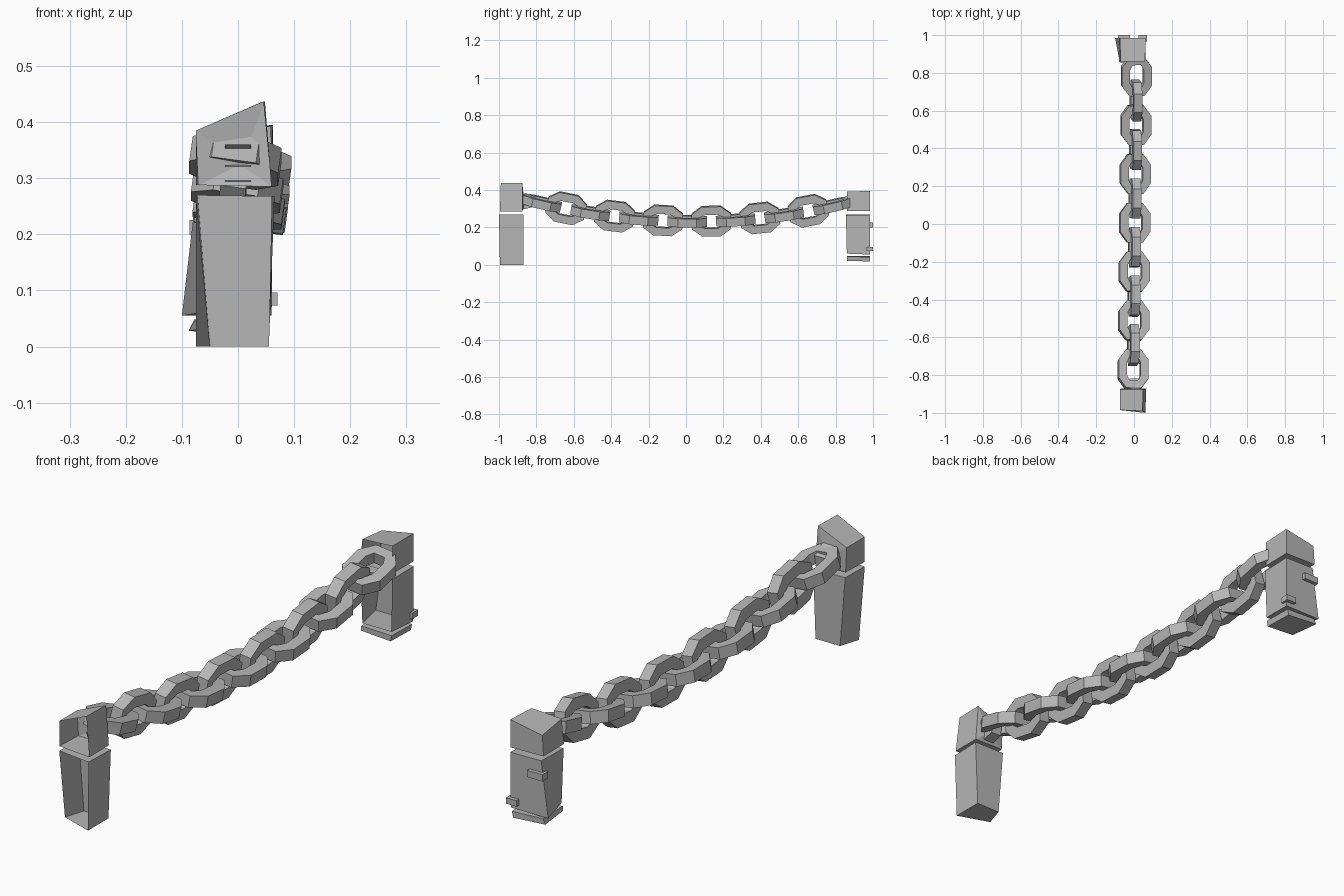
import bpy, bmesh, math
from mathutils import Matrix, Vector

cube = bpy.data.objects.get("Cube")
if cube:
    bpy.data.objects.remove(cube)

# One plain grey for everything
GREY = (0.47, 0.47, 0.47, 1)
stone = bpy.data.materials.new("plain grey")
stone.use_nodes = True
stone.diffuse_color = GREY
stone.node_tree.nodes["Principled BSDF"].inputs["Base Color"].default_value = GREY


def finish(name, bm):
    mesh = bpy.data.meshes.new(name)
    bm.to_mesh(mesh)
    bm.free()
    mesh.materials.append(stone)
    ob = bpy.data.objects.new(name, mesh)
    bpy.context.collection.objects.link(ob)
    return ob


def block(name, bottom, top, open_front=True, poke=0.0):
    """Skewed box; corners run front -x, front +x, back +x, back -x."""
    bm = bmesh.new()
    lo = [bm.verts.new(p) for p in bottom]
    hi = [bm.verts.new(p) for p in top]
    bm.faces.new(lo[::-1])
    bm.faces.new(hi)
    sides = []
    for i in range(1 if open_front else 0, 4):
        j = (i + 1) % 4
        sides.append(bm.faces.new((lo[i], lo[j], hi[j], hi[i])))
    if poke:
        # Slight bulge in the back wall
        res = bmesh.ops.poke(bm, faces=[sides[1]])
        res["verts"][0].co = Vector((0.005, bottom[2][1] + poke, 0.325))
    return finish(name, bm)


def link(name, centre, tilt, roll, upright, half=False):
    """Eight-sided chain link with a square bar, long axis along y."""
    bm = bmesh.new()
    outer = [(0.04, 0.105), (0.08, 0.05)]
    inner = [(0.022, 0.064), (0.037, 0.034)]

    def ring(pts):
        (ax, ay), (bx, by) = pts
        return [(ax, ay), (bx, by), (bx, -by), (ax, -ay),
                (-ax, -ay), (-bx, -by), (-bx, by), (-ax, ay)]
    h = 0.023
    loops = [[bm.verts.new((x, y, z)) for x, y in ring(pts)]
             for pts, z in ((outer, h), (outer, -h), (inner, -h), (inner, h))]
    for k in range(4):
        a, b = loops[k], loops[(k + 1) % 4]
        for i in range(8):
            j = (i + 1) % 8
            bm.faces.new((a[i], a[j], b[j], b[i]))
    if half:
        # Only the end that sticks out of the post
        bmesh.ops.delete(bm, geom=[v for v in bm.verts if v.co.y < 0], context="VERTS")
        bmesh.ops.scale(bm, vec=(0.55, 1, 1), verts=bm.verts)
    bmesh.ops.recalc_face_normals(bm, faces=bm.faces)
    turn = roll + (math.pi / 2 if upright else 0)
    bm.transform(Matrix.Translation(centre) @ Matrix.Rotation(tilt, 4, "X")
                 @ Matrix.Rotation(turn, 4, "Y"))
    return finish(name, bm)


# Front post: two blocks, hollow towards the front
block("front_post_lower",
      [(-.075, -.95, 0), (.055, -.995, 0), (.055, -.87, 0), (-.05, -.87, 0)],
      [(-.075, -.985, .27), (.06, -1, .268), (.065, -.87, .268), (-.072, -.87, .27)])
block("front_post_cap",
      [(-.075, -.985, .288), (.06, -.995, .285), (.06, -.875, .285), (-.07, -.875, .288)],
      [(-.075, -.985, .385), (.045, -.99, .437), (.048, -.875, .437), (-.075, -.875, .385)],
      poke=0.012)

# Back post: base slab, shaft and cap
block("back_post_base",
      [(-.075, .86, .03), (.05, .86, .022), (.05, .985, .018), (-.088, .985, .028)],
      [(-.075, .86, .048), (.055, .86, .045), (.055, .985, .042), (-.078, .985, .048)],
      open_front=False)
block("back_post_shaft",
      [(-.07, .86, .06), (.055, .86, .06), (.06, .985, .055), (-.1, .985, .055)],
      [(-.075, .855, .27), (.06, .855, .265), (.062, .985, .268), (-.07, .985, .27)])
block("back_post_cap",
      [(-.08, .86, .29), (.06, .86, .287), (.062, .985, .287), (-.08, .985, .29)],
      [(-.07, .86, .385), (.058, .86, .392), (.062, .985, .395), (-.075, .985, .37)])

# Small plates on the rear of the back post
for name, x0, x1, z0, z1 in (("upper_plate", -.086, -.02, .2, .226),
                             ("lower_plate", .025, .07, .073, .096)):
    rect = [(x0, .965), (x1, .965), (x1, 1), (x0, 1)]
    block(name, [(x, y, z0) for x, y in rect], [(x, y, z1) for x, y in rect],
          open_front=False)

# Sagging chain, links alternately upright and flat
link("chain_end", (0, -.925, .345), -.15, .0, True, half=True)
for i in range(1, 14):
    y = -.9 + .1295 * i
    sag = .142 if y < 0 else .16
    z = .233 + sag * (y - .06) ** 2
    link("chain_link_%d" % i, (.004 + .011 * y, y, z),
         math.atan(2 * sag * (y - .06)), math.radians(8), i % 2 == 0)
